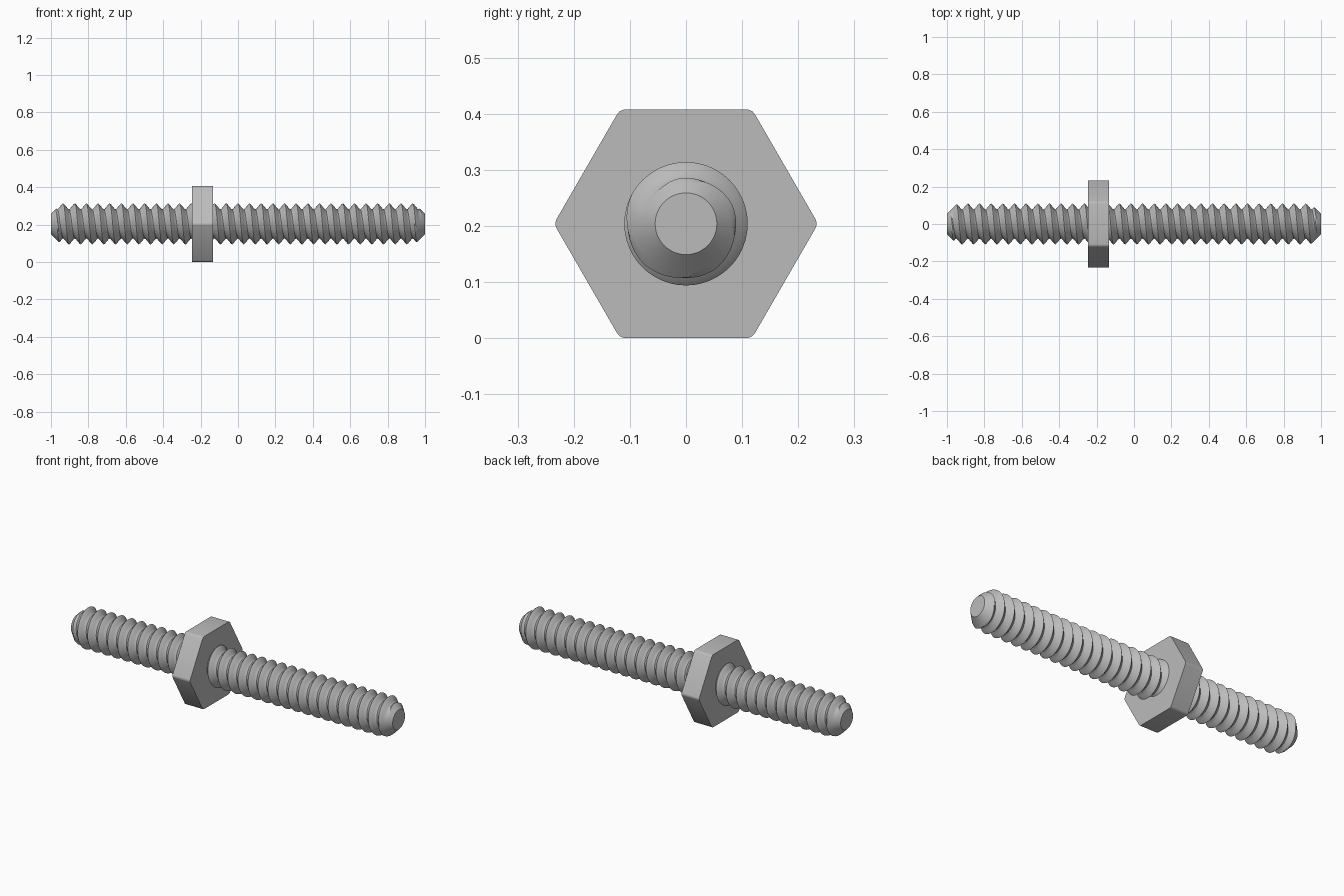
import bpy, bmesh, math

AXIS_Z, PITCH, ROOT, CREST = 0.204, 0.0623, 0.078, 0.11
SEGMENTS, ROWS = 48, 10

cube = bpy.data.objects.get("Cube")
if cube:
    bpy.data.objects.remove(cube, do_unlink=True)

steel = bpy.data.materials.new("plain steel")
steel.use_nodes = True
steel.diffuse_color = (0.5, 0.5, 0.5, 1)
steel.node_tree.nodes["Principled BSDF"].inputs["Base Color"].default_value = (0.5, 0.5, 0.5, 1)


def add_object(name, bm):
    bmesh.ops.recalc_face_normals(bm, faces=bm.faces)
    mesh = bpy.data.meshes.new(name)
    bm.to_mesh(mesh)
    bm.free()
    obj = bpy.data.objects.new(name, mesh)
    bpy.context.collection.objects.link(obj)
    obj.location.z = AXIS_Z
    mesh.materials.append(steel)
    bpy.ops.object.select_all(action="DESELECT")
    obj.select_set(True)
    bpy.context.view_layer.objects.active = obj
    bpy.ops.object.shade_smooth_by_angle(angle=math.radians(30))
    return obj


def thread_radius(x, phase):
    """V thread with a narrow crest and root, cut by the end chamfers."""
    height = abs(2 * (phase % 1) - 1)
    height = min(1, max(0, (height - 0.1) / 0.85))
    return min(ROOT + (CREST - ROOT) * height, 0.055 + 1 - abs(x))


# Threaded rod: the grid rows follow the helix, so the crest stays crisp
bm = bmesh.new()
grid = {}
half = math.ceil(1 / PITCH) + 2
first, last = -half * ROWS, half * ROWS
for j in range(first, last + 1):
    for i in range(SEGMENTS):
        turn = i / SEGMENTS
        phase = j / ROWS
        x = (phase + turn - 0.25) * PITCH + 0.934 % PITCH
        x_cut = max(-1, min(1, x))
        r = thread_radius(x_cut, phase + (x_cut - x) / PITCH)
        a = turn * math.tau
        grid[j, i] = bm.verts.new((x_cut, r * math.cos(a), r * math.sin(a)))
for j in range(first, last - ROWS):
    for i in range(SEGMENTS):
        k, shift = (i + 1, 0) if i + 1 < SEGMENTS else (0, ROWS)
        bm.faces.new((grid[j, i], grid[j, k] if not shift else grid[j + shift, k],
                      grid[j + 1 + shift, k], grid[j + 1, i]))
bmesh.ops.remove_doubles(bm, verts=bm.verts, dist=0.0002)
bmesh.ops.delete(bm, geom=[v for v in bm.verts if not v.link_faces], context="VERTS")
bmesh.ops.holes_fill(bm, edges=[e for e in bm.edges if e.is_boundary], sides=0)
add_object("threaded_rod", bm)

# Hexagonal collar: flats at top and bottom, slightly rounded corners
bm = bmesh.new()
ring = [bm.verts.new((-0.245, 0.2355 * math.cos(n * math.pi / 3), 0.2355 * math.sin(n * math.pi / 3)))
        for n in range(6)]
face = bm.faces.new(ring)
side = bmesh.ops.extrude_face_region(bm, geom=[face])
bmesh.ops.translate(bm, verts=[v for v in side["geom"] if isinstance(v, bmesh.types.BMVert)],
                    vec=(0.11, 0, 0))
corners = [e for e in bm.edges if abs(e.verts[0].co.x - e.verts[1].co.x) > 0.05]
bmesh.ops.bevel(bm, geom=corners, offset=0.01, segments=3, profile=0.5, affect="EDGES")
add_object("hex_collar", bm)
